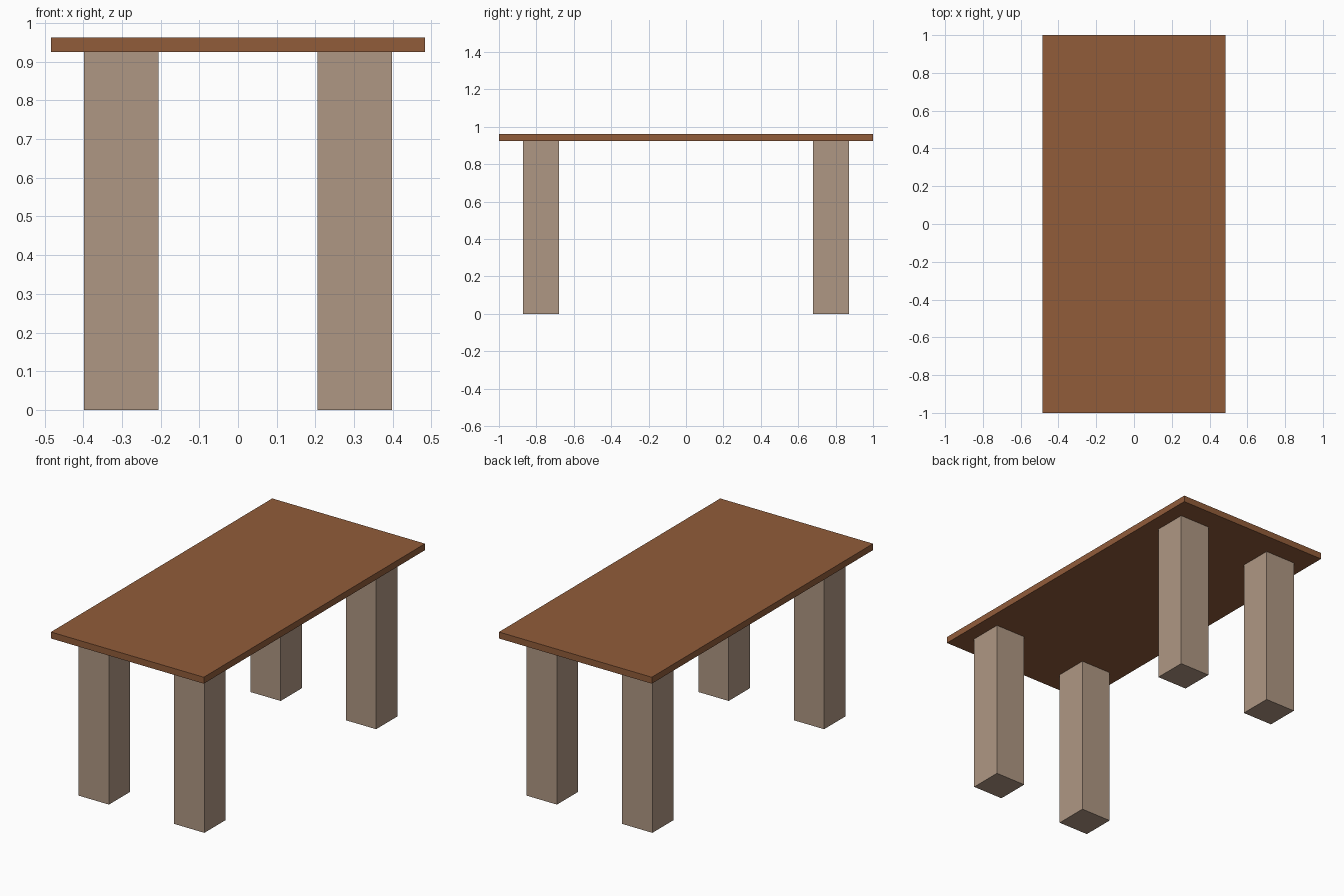
import bpy

cube = bpy.data.objects.get("Cube")
if cube:
    bpy.data.objects.remove(cube, do_unlink=True)


def make_material(name, color):
    mat = bpy.data.materials.new(name)
    mat.use_nodes = True
    mat.diffuse_color = (*color, 1)
    mat.node_tree.nodes["Principled BSDF"].inputs["Base Color"].default_value = (*color, 1)
    return mat


def add_box(name, center, size, mat):
    bpy.ops.mesh.primitive_cube_add(size=1, location=center)
    obj = bpy.context.object
    obj.name = name
    obj.scale = size
    bpy.ops.object.transform_apply(location=False, rotation=False, scale=True)
    obj.data.materials.append(mat)
    return obj


brown_wood = make_material("brown wood", (0.283, 0.107, 0.042))
pale_wood = make_material("pale wood", (0.429, 0.309, 0.227))

LEG_HEIGHT = 0.925
TOP_THICKNESS = 0.037
LEG_WIDTH = 0.192

# Flat table top
add_box("table_top", (0, 0, LEG_HEIGHT + TOP_THICKNESS / 2),
        (0.967, 2, TOP_THICKNESS), brown_wood)

# Four square legs
for end, sy in (("front", -1), ("back", 1)):
    for side, sx in (("right", -1), ("left", 1)):
        add_box(f"{end}_{side}_leg", (sx * 0.302, sy * 0.776, LEG_HEIGHT / 2),
                (LEG_WIDTH, LEG_WIDTH, LEG_HEIGHT), pale_wood)
